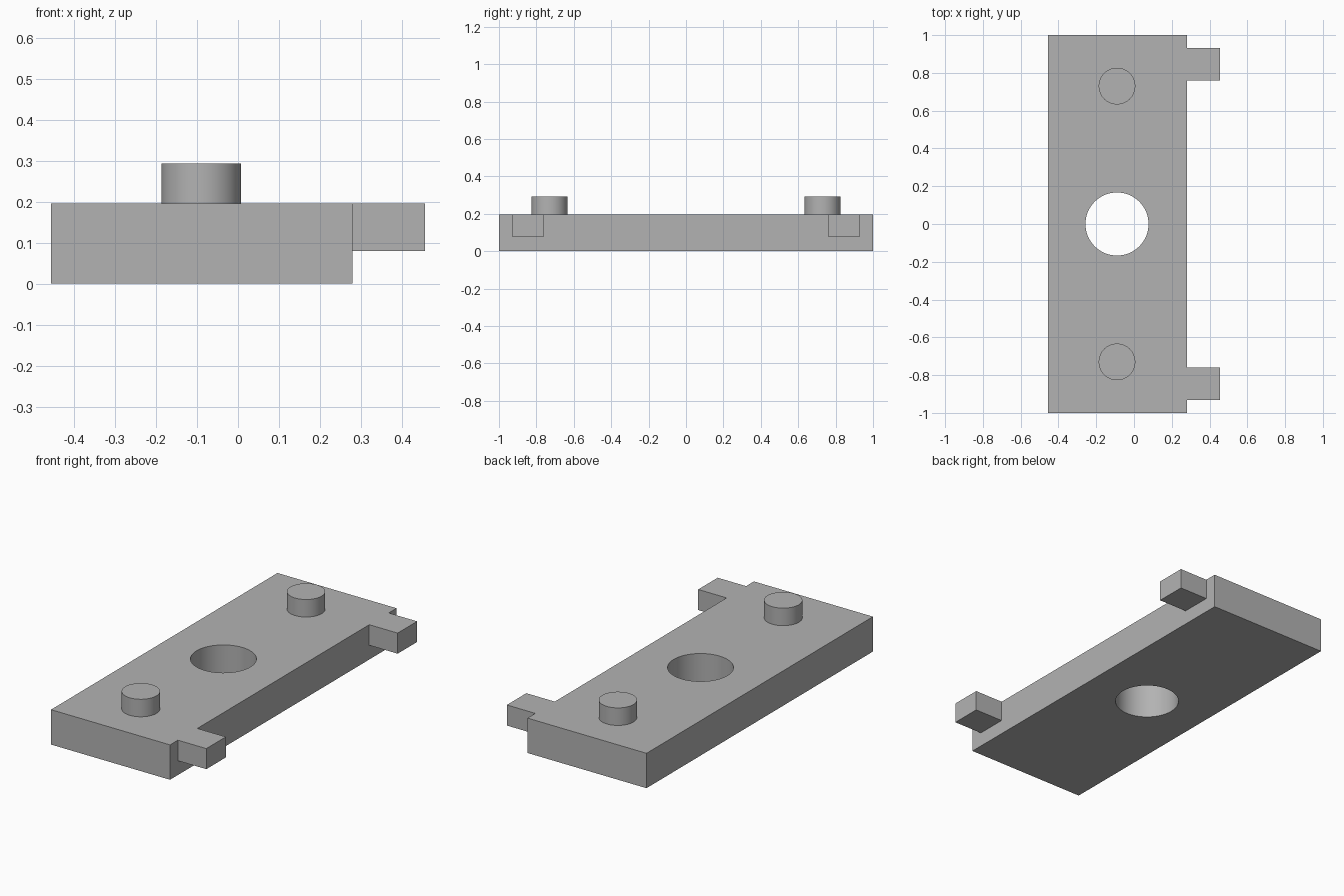
import bpy
import math

cube = bpy.data.objects.get("Cube")
if cube:
    bpy.data.objects.remove(cube, do_unlink=True)

GREY = (0.45, 0.45, 0.45, 1.0)
grey = bpy.data.materials.new("plain_grey")
grey.use_nodes = True
grey.diffuse_color = GREY
grey.node_tree.nodes["Principled BSDF"].inputs["Base Color"].default_value = GREY

TOP = 0.195
AXIS_X = -0.09


def box(name, low, high):
    centre = [(a + b) / 2 for a, b in zip(low, high)]
    bpy.ops.mesh.primitive_cube_add(size=1, location=centre)
    obj = bpy.context.object
    obj.name = name
    obj.scale = [b - a for a, b in zip(low, high)]
    bpy.ops.object.transform_apply(location=False, rotation=False, scale=True)
    obj.data.materials.append(grey)
    return obj


def cylinder(name, radius, y, bottom, top):
    bpy.ops.mesh.primitive_cylinder_add(
        vertices=64, radius=radius, depth=top - bottom,
        location=(AXIS_X, y, (bottom + top) / 2))
    obj = bpy.context.object
    obj.name = name
    obj.data.materials.append(grey)
    return obj


def combine(target, tool, operation):
    mod = target.modifiers.new(tool.name, "BOOLEAN")
    mod.operation = operation
    mod.solver = "EXACT"
    mod.object = tool
    bpy.context.view_layer.objects.active = target
    bpy.ops.object.modifier_apply(modifier=mod.name)
    bpy.data.objects.remove(tool, do_unlink=True)


def smooth(obj):
    bpy.ops.object.select_all(action="DESELECT")
    obj.select_set(True)
    bpy.context.view_layer.objects.active = obj
    bpy.ops.object.shade_smooth_by_angle(angle=math.radians(30))


# Base plate with its central through hole
plate = box("base_plate", (-0.456, -1, 0), (0.28, 1, TOP))
combine(plate, cylinder("hole_cutter", 0.167, 0, -0.1, 0.4), "DIFFERENCE")

# Side tabs flush with the top, and round pegs, mirrored front to back
for side, name in ((-1, "front"), (1, "back")):
    y_low, y_high = sorted((side * 0.759, side * 0.931))
    tab = box(name + "_tab", (0.2, y_low, 0.08), (0.456, y_high, TOP))
    combine(plate, tab, "UNION")
    smooth(cylinder(name + "_peg", 0.097, side * 0.73, TOP, 0.293))

smooth(plate)
